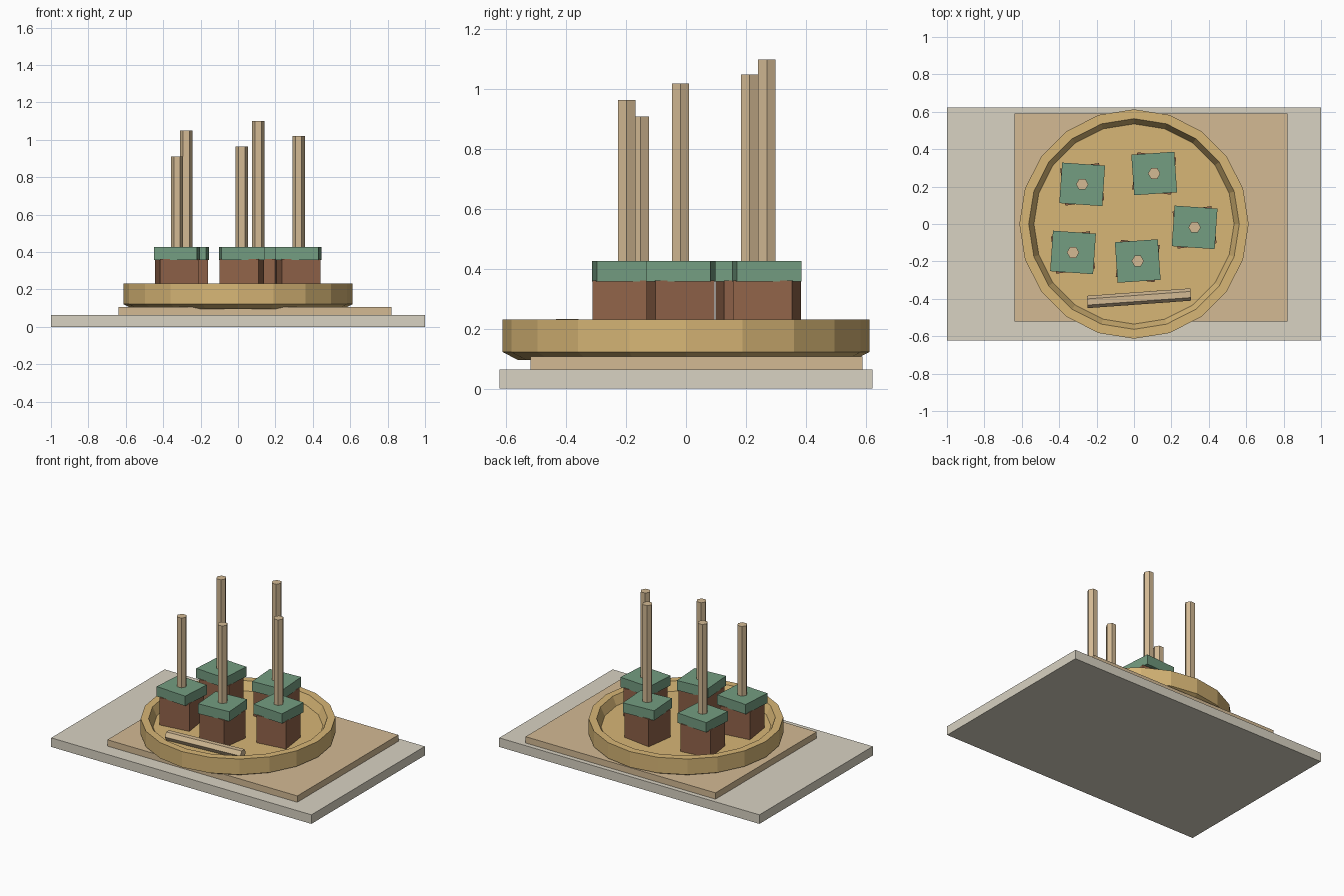
import bpy, bmesh, math
from mathutils import Matrix, Vector

cube = bpy.data.objects.get("Cube")
if cube:
    bpy.data.objects.remove(cube, do_unlink=True)


def material(name, rgb):
    lin = [((c / 255 + 0.055) / 1.055) ** 2.4 for c in rgb]
    m = bpy.data.materials.new(name)
    m.use_nodes = True
    m.diffuse_color = (*lin, 1)
    m.node_tree.nodes["Principled BSDF"].inputs["Base Color"].default_value = (*lin, 1)
    return m


STONE = material("pale stone", (216, 210, 194))
WOOD = material("light wood", (211, 186, 148))
BRASS = material("golden tray", (215, 182, 118))
GREEN = material("sage green", (116, 157, 129))
BROWN = material("warm brown", (144, 99, 73))


def finish(name, bm, mat):
    bmesh.ops.recalc_face_normals(bm, faces=bm.faces)
    mesh = bpy.data.meshes.new(name)
    bm.to_mesh(mesh)
    bm.free()
    mesh.materials.append(mat)
    ob = bpy.data.objects.new(name, mesh)
    bpy.context.scene.collection.objects.link(ob)
    return ob


def box(name, x, y, z, size, mat, turn=0):
    """Box resting on height z, turned in degrees about its own upright axis."""
    bm = bmesh.new()
    bmesh.ops.create_cube(bm, size=1)
    bmesh.ops.scale(bm, vec=size, verts=bm.verts)
    ob = finish(name, bm, mat)
    ob.location = (x, y, z + size[2] / 2)
    ob.rotation_euler.z = math.radians(turn)
    return ob


def rod(name, start, end, mat, radius=0.033):
    """Six-sided rod between two points."""
    a, b = Vector(start), Vector(end)
    bm = bmesh.new()
    bmesh.ops.create_cone(bm, cap_ends=True, segments=6, radius1=radius,
                          radius2=radius, depth=(b - a).length,
                          matrix=Matrix.Rotation(math.pi / 2, 4, 'Z'))
    ob = finish(name, bm, mat)
    ob.location = (a + b) / 2
    ob.rotation_euler = (b - a).to_track_quat('Z', 'Y').to_euler()
    return ob


def lathe(name, profile, sides, mat):
    """Spin a closed outline of (radius, height), capping both ends."""
    bm = bmesh.new()
    rings = [[bm.verts.new((r * math.cos(t), r * math.sin(t), z))
              for t in (2 * math.pi * i / sides for i in range(sides))]
             for r, z in profile]
    for lo, hi in zip(rings, rings[1:]):
        for i in range(sides):
            j = (i + 1) % sides
            bm.faces.new((lo[i], lo[j], hi[j], hi[i]))
    bm.faces.new(rings[0])
    bm.faces.new(rings[-1])
    return finish(name, bm, mat)


# Base slab and the offset mat on it
box("base_slab", 0, 0, 0, (2, 1.245, 0.063), STONE)
box("mat_board", 0.09, 0.035, 0.063, (1.46, 1.11, 0.044), WOOD)

# Round tray with a chamfered foot and a sunken floor
lathe("round_tray", [(0.56, 0.095), (0.613, 0.122), (0.613, 0.231),
                     (0.563, 0.231), (0.535, 0.172)], 20, BRASS)

# Blocks with twisted caps and upright rods: x, y, cap turn, rod top
blocks = [(-0.277, 0.212, -4, 1.05), (0.108, 0.27, 4, 1.10),
          (0.324, -0.018, -4, 1.02), (-0.326, -0.152, -4, 0.91),
          (0.02, -0.198, 4, 0.965)]
for n, (x, y, turn, top) in enumerate(blocks, 1):
    box(f"block_{n}", x, y, 0.165, (0.21, 0.2, 0.197), BROWN, -2 * turn)
    box(f"block_cap_{n}", x, y, 0.358, (0.23, 0.217, 0.068), GREEN, turn)
    rod(f"upright_rod_{n}", (x, y, 0.4), (x, y, top), WOOD)

# Loose rod lying at the front of the tray
rod("loose_rod", (-0.25, -0.417, 0.204), (0.303, -0.377, 0.204), WOOD)
